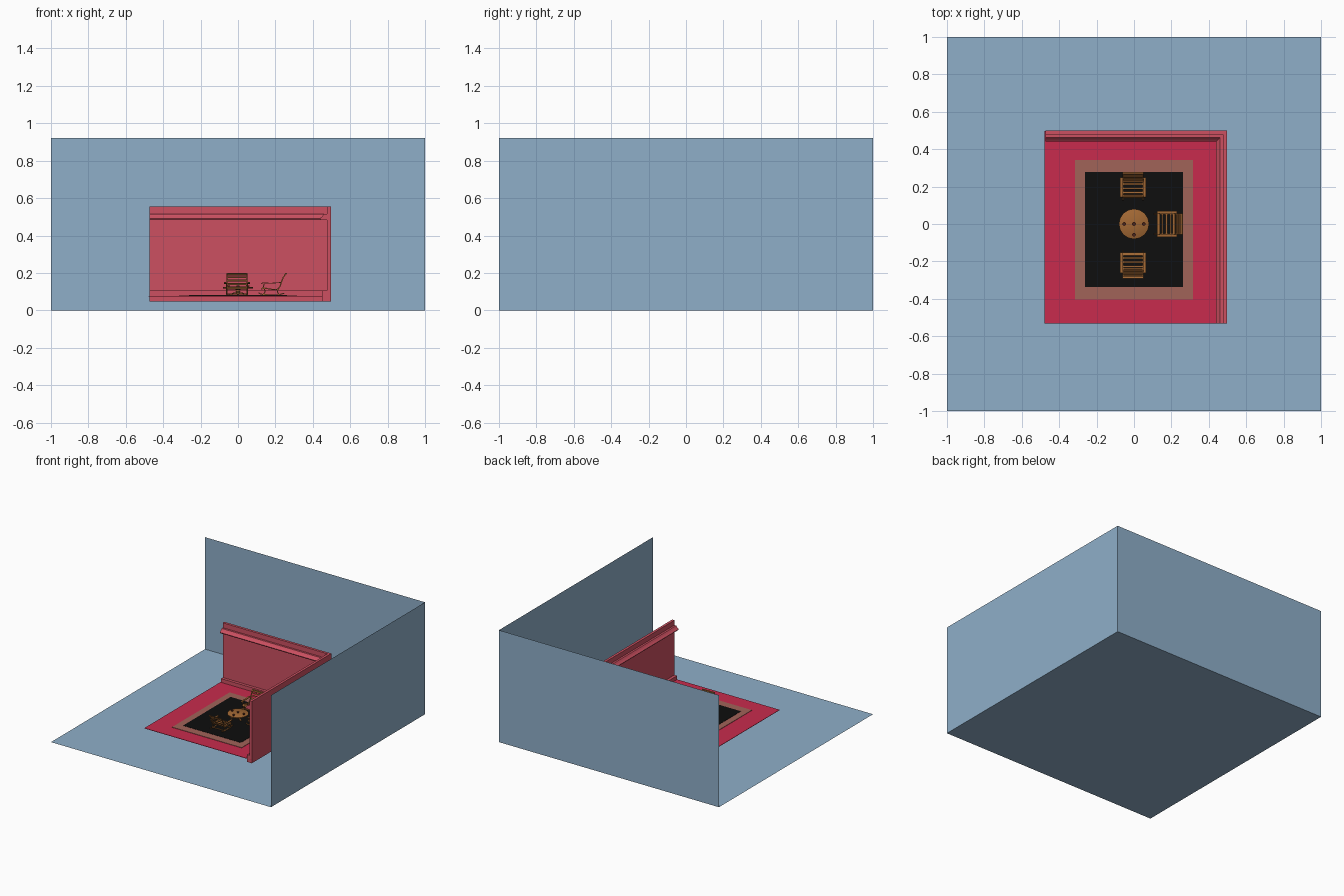
import bpy, bmesh, math
from mathutils import Vector, Matrix

if "Cube" in bpy.data.objects:
    bpy.data.objects.remove(bpy.data.objects["Cube"])


def material(name, rgb):
    lin = [((c / 255 + 0.055) / 1.055) ** 2.4 if c > 10 else c / 255 / 12.92 for c in rgb]
    m = bpy.data.materials.new(name)
    m.diffuse_color = (*lin, 1)
    m.use_nodes = True
    m.node_tree.nodes["Principled BSDF"].inputs["Base Color"].default_value = m.diffuse_color
    return m


BLUE = material("dusty blue", (143, 175, 201))
ROSE = material("rose wall", (204, 80, 97))
RED = material("crimson floor", (200, 43, 77))
TAN = material("rug border", (161, 99, 89))
BLACK = material("rug black", (14, 14, 14))
WOOD = material("warm wood", (162, 104, 52))
CUP = material("dark red brown", (116, 58, 40))


def finish(name, bm, mat, smooth=False):
    bmesh.ops.recalc_face_normals(bm, faces=bm.faces)
    me = bpy.data.meshes.new(name)
    bm.to_mesh(me)
    bm.free()
    me.materials.append(mat)
    ob = bpy.data.objects.new(name, me)
    bpy.context.collection.objects.link(ob)
    if smooth:
        bpy.ops.object.select_all(action='DESELECT')
        ob.select_set(True)
        bpy.context.view_layer.objects.active = ob
        bpy.ops.object.shade_smooth_by_angle(angle=math.radians(40))
    return ob


def loft(bm, rings, cap=True):
    """Skin closed rings of points one after another."""
    rows = [[bm.verts.new(p) for p in r] for r in rings]
    n = len(rows[0])
    for a, b in zip(rows, rows[1:]):
        for i in range(n):
            j = (i + 1) % n
            bm.faces.new((a[i], a[j], b[j], b[i]))
    if cap:
        bm.faces.new(rows[0])
        bm.faces.new(rows[-1])


def slab(name, x0, x1, y0, y1, z0, z1, mat):
    bm = bmesh.new()
    loft(bm, [[(x0, y0, z), (x1, y0, z), (x1, y1, z), (x0, y1, z)] for z in (z0, z1)])
    return finish(name, bm, mat)


def lathe(bm, profile, cx=0, cy=0, n=32):
    loft(bm, [[(cx + r * math.cos(2 * math.pi * i / n), cy + r * math.sin(2 * math.pi * i / n), z)
               for i in range(n)] for r, z in profile])


def ribbon(bm, pts, t, v0, v1):
    """Strip of thickness t along a side-view path (u, z), wide from v0 to v1."""
    rings = []
    for i, p in enumerate(pts):
        a, b = Vector(pts[max(i - 1, 0)]), Vector(pts[min(i + 1, len(pts) - 1)])
        d = (b - a).normalized()
        nx, nz = -d.y * t / 2, d.x * t / 2
        rings.append([(p[0] + nx, v0, p[1] + nz), (p[0] + nx, v1, p[1] + nz),
                      (p[0] - nx, v1, p[1] - nz), (p[0] - nx, v0, p[1] - nz)])
    loft(bm, rings)


def spline(pts, steps=4):
    """Catmull-Rom curve through the points."""
    P = [Vector(p) for p in pts]
    P = [2 * P[0] - P[1]] + P + [2 * P[-1] - P[-2]]
    out = []
    for a, b, c, d in zip(P, P[1:], P[2:], P[3:]):
        for k in range(steps):
            t = k / steps
            out.append(0.5 * (2 * b + (c - a) * t + (2 * a - 5 * b + 4 * c - d) * t * t
                              + (3 * b - a - 3 * c + d) * t ** 3))
    return [tuple(p) for p in out] + [tuple(P[-2])]


# outer floor and two single-sheet walls
H = 0.92
for name, quad in {
    "outer_floor": [(-1, -1, 0), (1, -1, 0), (1, 1, 0), (-1, 1, 0)],
    "outer_back_wall": [(-1, 1, 0), (1, 1, 0), (1, 1, H), (-1, 1, H)],
    "outer_right_wall": [(1, -1, 0), (1, 1, 0), (1, 1, H), (1, -1, H)],
}.items():
    me = bpy.data.meshes.new(name)
    me.from_pydata(quad, [], [(0, 1, 2, 3)])
    me.materials.append(BLUE)
    bpy.context.collection.objects.link(bpy.data.objects.new(name, me))

# inner walls: one moulded profile mitred round the corner
prof = [(0, .048), (.045, .048), (.045, .107), (.021, .107), (.021, .482), (.055, .484),
        (.059, .492), (.047, .503), (.037, .516), (.021, .516), (.021, .556), (0, .556)]
bm = bmesh.new()
loft(bm, [[(-.474, .5 - d, z) for d, z in prof],
          [(.498 - d, .5 - d, z) for d, z in prof],
          [(.498 - d, -.532, z) for d, z in prof]])
finish("room_walls_with_moulding", bm, ROSE)

# inner floor and rug
slab("room_floor", -.479, .496, -.532, .498, .073, .076, RED)
slab("rug_border", -.316, .316, -.404, .342, .076, .079, TAN)
slab("rug_center", -.262, .262, -.337, .278, .079, .081, BLACK)
Z = .081

# round table with turned pedestal and three feet
bm = bmesh.new()
lathe(bm, [(.074, .116), (.08, .118), (.08, .124), (.077, .126)])
lathe(bm, [(.018, Z + .006), (.009, Z + .014), (.013, .1), (.008, .108), (.03, .116)], n=16)
finish("table", bm, WOOD, True)
bm = bmesh.new()
foot = spline([(0, .093), (.025, .092), (.042, .084), (.055, .084)])
for k in range(3):
    start = len(bm.verts)
    ribbon(bm, foot, .005, -.005, .005)
    bm.verts.ensure_lookup_table()
    bmesh.ops.rotate(bm, verts=bm.verts[start:], cent=(0, 0, 0),
                     matrix=Matrix.Rotation(math.radians(90 + 120 * k), 3, 'Z'))
finish("table_feet", bm, WOOD)

# small cups on the table
bm = bmesh.new()
for cx, cy in ((0, 0), (-.053, 0), (.053, 0), (0, -.058)):
    lathe(bm, [(.007, .126), (.01, .134), (.008, .134), (.006, .129)], cx, cy, 12)
finish("table_cups", bm, CUP, True)

# rocking chair: u runs from front to back, v across
seat_line = spline([(-.06, .112), (-.05, .118), (-.02, .114), (.015, .110), (.032, .118),
                    (.044, .145), (.054, .172), (.066, .192), (.074, .196)], 3)
rocker_line = spline([(-.078, .094), (-.06, .086), (-.02, .083), (.025, .083), (.06, .091)])
front_leg = spline([(-.052, .086), (-.042, .1), (-.05, .125), (-.046, .145)])
rear_leg = spline([(.032, .084), (.024, .1), (.032, .118)])
arm_line = spline([(-.062, .141), (-.052, .147), (-.01, .145), (.044, .149)])


def chair(label, x, y, angle):
    frame, slats, arms = bmesh.new(), bmesh.new(), bmesh.new()
    for s in (-1, 1):
        for path, t, v, w in ((seat_line, .005, .053, .006), (rocker_line, .005, .053, .006),
                              (front_leg, .005, .057, .005), (rear_leg, .005, .053, .005)):
            ribbon(frame, path, t, s * v - w / 2, s * v + w / 2)
        ribbon(arms, arm_line, .004, s * .062 - .007, s * .062 + .007)
    # cross bars between the rockers
    for u in (-.05, .03):
        ribbon(frame, [(u - .003, .088), (u + .003, .088)], .005, -.053, .053)
    # slats laid along the seat and back curve
    for a, b in zip(seat_line[::2], seat_line[1::2]):
        a, b = Vector(a), Vector(b)
        mid, d = (a + b) / 2, (b - a).normalized()
        lift = Vector((-d.y, d.x)) * .0025
        ribbon(slats, [tuple(mid + lift - d * .0046), tuple(mid + lift + d * .0046)],
               .004, -.056, .056)
    for part, bm in (("frame", frame), ("slats", slats), ("arms", arms)):
        ob = finish(f"{label}_chair_{part}", bm, WOOD)
        ob.location = (x, y, 0)
        ob.rotation_euler = (0, 0, math.radians(angle))


chair("right", .187, 0, 0)
chair("back", -.005, .204, 90)
chair("front", -.005, -.217, -90)
